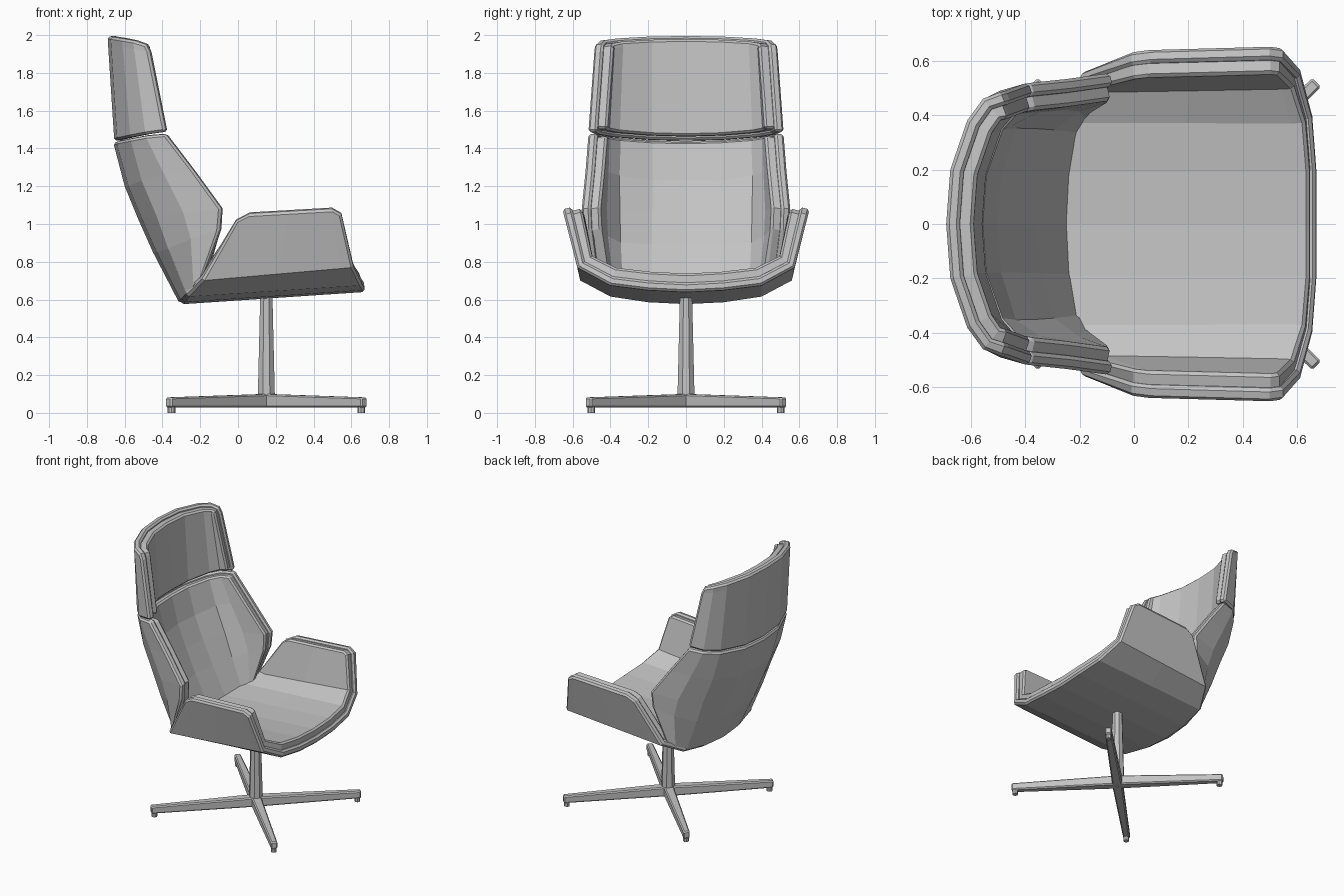
import bpy
import bmesh
import math
from mathutils import Vector

if "Cube" in bpy.data.objects:
    bpy.data.objects.remove(bpy.data.objects["Cube"], do_unlink=True)

# One plain grey for everything
GREY = (0.55, 0.55, 0.55, 1.0)
grey = bpy.data.materials.new("plain_grey")
grey.use_nodes = True
grey.diffuse_color = GREY
grey.node_tree.nodes["Principled BSDF"].inputs["Base Color"].default_value = GREY


def make_object(name, bm):
    mesh = bpy.data.meshes.new(name)
    bm.to_mesh(mesh)
    bm.free()
    mesh.materials.append(grey)
    obj = bpy.data.objects.new(name, mesh)
    bpy.context.collection.objects.link(obj)
    return obj


def add_bevel(obj, width):
    bevel = obj.modifiers.new("soft_edge", "BEVEL")
    bevel.width = width
    bevel.segments = 1
    bevel.limit_method = "ANGLE"
    bevel.angle_limit = math.radians(55)


def mirrored(row):
    """Complete a half row, given from the centre outwards."""
    half = [Vector(p) for p in row]
    return [Vector((p.x, -p.y, p.z)) for p in reversed(half[1:])] + half


def inset_grid(rows, dist):
    """Pull the border of a point grid inwards along the grid."""
    def pull(line):
        first = line[0] + (line[1] - line[0]).normalized() * dist
        last = line[-1] + (line[-2] - line[-1]).normalized() * dist
        return [first] + line[1:-1] + [last]
    rows = [pull(r) for r in rows]
    columns = [pull(list(c)) for c in zip(*rows)]
    return [list(r) for r in zip(*columns)]


def make_panel(name, rows, facing, thickness, lift=0.0):
    """Thick sheet through a point grid, growing towards 'facing'."""
    bm = bmesh.new()
    grid = [[bm.verts.new(p) for p in r] for r in rows]
    for a, b in zip(grid, grid[1:]):
        for i in range(len(a) - 1):
            bm.faces.new((a[i], a[i + 1], b[i + 1], b[i]))
    bm.normal_update()
    if sum((f.normal for f in bm.faces), Vector()).dot(facing) < 0:
        bmesh.ops.reverse_faces(bm, faces=bm.faces[:])
        bm.normal_update()
    normals = [(v, v.normal.copy()) for v in bm.verts]
    for v, n in normals:
        v.co += n * lift
    obj = make_object(name, bm)
    solid = obj.modifiers.new("thickness", "SOLIDIFY")
    solid.thickness = thickness
    solid.offset = 1
    add_bevel(obj, 0.012)
    return obj


def shell_and_pad(name, half_rows, facing):
    rows = [mirrored(r) for r in half_rows]
    make_panel(name + "_shell", rows, facing, 0.05)
    make_panel(name + "_pad", inset_grid(rows, 0.02), facing, 0.07, lift=0.03)


FORWARD = Vector((1, 0, 0))
UP = Vector((0, 0, 1))

# Headrest: curved wrap, rows from bottom to top
shell_and_pad("headrest", [
    [(-.655, 0, 1.44), (-.64, .2, 1.445), (-.57, .4, 1.46), (-.49, .49, 1.475), (-.385, .52, 1.49)],
    [(-.688, 0, 1.95), (-.672, .2, 1.945), (-.61, .38, 1.935), (-.55, .46, 1.925), (-.47, .49, 1.91)],
    [(-.69, 0, 1.993), (-.675, .2, 1.99), (-.613, .38, 1.98), (-.555, .46, 1.97), (-.49, .485, 1.95)],
], FORWARD)

# Backrest: rows from top to bottom, wings reach forward in the middle
shell_and_pad("backrest", [
    [(-.66, 0, 1.43), (-.645, .2, 1.435), (-.57, .4, 1.45), (-.49, .49, 1.465), (-.385, .52, 1.475)],
    [(-.60, 0, 1.2), (-.58, .2, 1.2), (-.51, .41, 1.23), (-.39, .5, 1.26), (-.235, .535, 1.28)],
    [(-.53, 0, 1.03), (-.51, .2, 1.03), (-.43, .41, 1.04), (-.29, .51, 1.06), (-.09, .555, 1.08)],
    [(-.45, 0, .85), (-.43, .2, .85), (-.37, .4, .87), (-.25, .5, .92), (-.1, .55, .97)],
    [(-.31, 0, .58), (-.3, .2, .59), (-.27, .38, .62), (-.235, .46, .66), (-.2, .52, .71)],
], FORWARD)

# Seat: a bent sheet with raised arms, running from back edge to front edge
seat_back = [(-.3, 0, .575), (-.295, .2, .585), (-.27, .4, .615), (-.19, .56, .7), (.01, .64, 1.05)]
seat_front = [(.67, 0, .64), (.67, .2, .65), (.655, .4, .675), (.61, .575, .77), (.54, .655, 1.08)]
seat_rows = []
for s in (0, 0.1, 0.5, 0.92, 1):
    row = [Vector(a).lerp(Vector(b), s) for a, b in zip(seat_back, seat_front)]
    if s in (0, 1):
        row[-1] = row[-1].lerp(row[-2], 0.1)   # cut arm corners
    seat_rows.append(row)
shell_and_pad("seat", seat_rows, UP)

# Pedestal column
BASE_X = 0.15
bm = bmesh.new()
bmesh.ops.create_cone(bm, cap_ends=True, segments=8, radius1=0.05, radius2=0.035, depth=0.58)
column = make_object("column", bm)
column.location = (BASE_X, 0, 0.33)
column.rotation_euler.z = math.pi / 8

# Four tapered legs with small round feet
for i, name in enumerate(("front_left", "back_left", "back_right", "front_right")):
    angle = math.pi / 4 + i * math.pi / 2
    bm = bmesh.new()
    bmesh.ops.create_cube(bm, size=1)
    for v in bm.verts:
        tip = v.co.x > 0
        v.co.x = 0.735 if tip else 0
        v.co.y *= 0.045 if tip else 0.07
        v.co.z = (0.082 if tip else 0.1) if v.co.z > 0 else 0.028
    leg = make_object(name + "_leg", bm)
    leg.location.x = BASE_X
    leg.rotation_euler.z = angle
    add_bevel(leg, 0.008)

    bm = bmesh.new()
    bmesh.ops.create_cone(bm, cap_ends=True, segments=8, radius1=0.02, radius2=0.02, depth=0.03)
    foot = make_object(name + "_foot", bm)
    foot.location = (BASE_X + 0.71 * math.cos(angle), 0.71 * math.sin(angle), 0.015)
